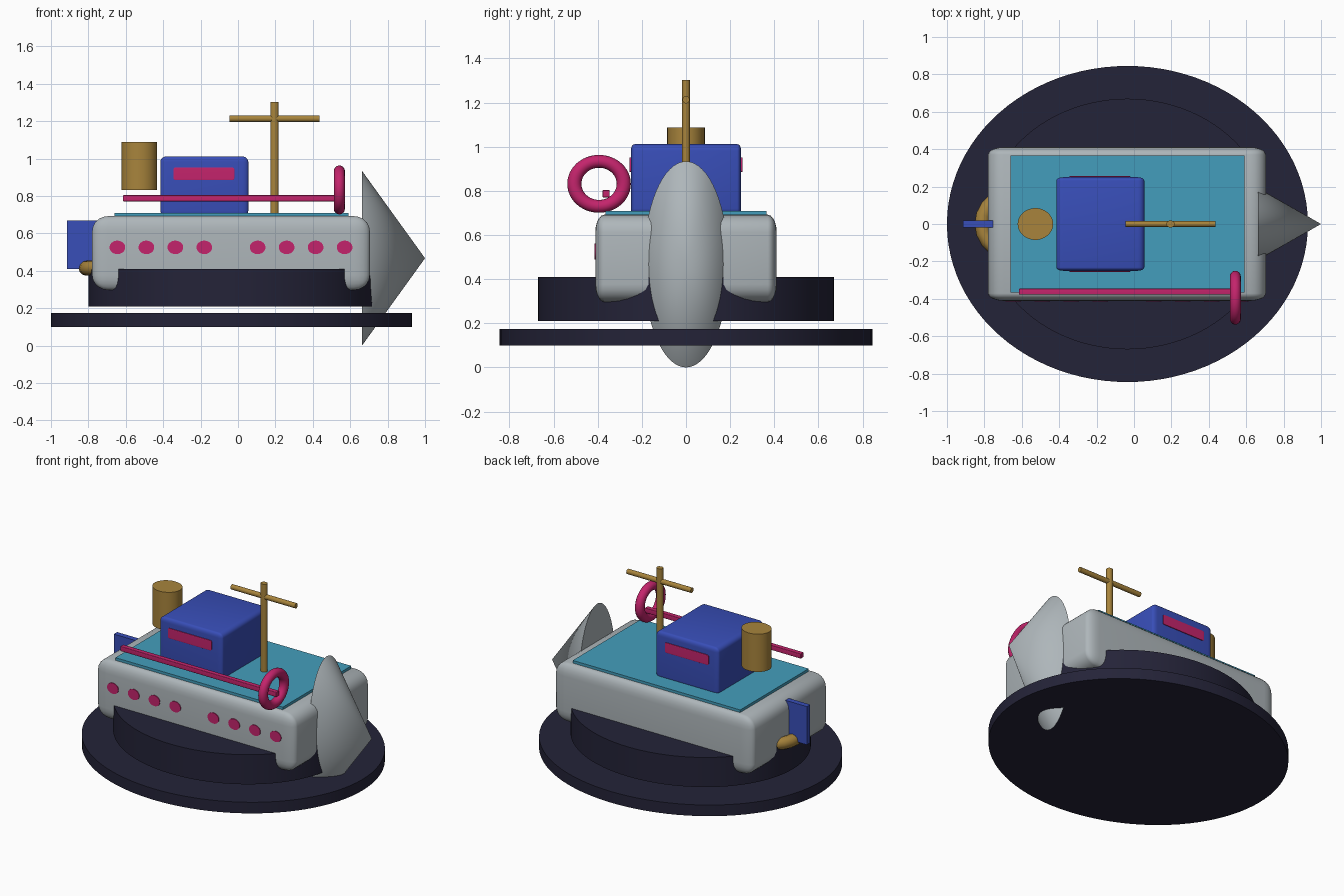
import bpy, bmesh, math
from mathutils import Matrix, Vector

if "Cube" in bpy.data.objects:
    bpy.data.objects.remove(bpy.data.objects["Cube"])


def srgb(r, g, b):
    lin = [(c / 255 / 12.92) if c < 11 else ((c / 255 + 0.055) / 1.055) ** 2.4 for c in (r, g, b)]
    return (*lin, 1.0)


def material(name, rgb):
    m = bpy.data.materials.new(name)
    m.diffuse_color = srgb(*rgb)
    m.use_nodes = True
    m.node_tree.nodes["Principled BSDF"].inputs["Base Color"].default_value = m.diffuse_color
    return m


GREY = material("hull grey", (174, 182, 186))
BLUE = material("cabin blue", (56, 78, 184))
TEAL = material("deck teal", (68, 158, 188))
PINK = material("trim magenta", (196, 36, 108))
GOLD = material("brass", (168, 132, 60))
NAVY = material("base navy", (36, 35, 56))


def finish(bm, name, mat):
    bmesh.ops.recalc_face_normals(bm, faces=bm.faces)
    mesh = bpy.data.meshes.new(name)
    bm.to_mesh(mesh)
    bm.free()
    mesh.materials.append(mat)
    ob = bpy.data.objects.new(name, mesh)
    bpy.context.collection.objects.link(ob)
    bpy.ops.object.select_all(action='DESELECT')
    ob.select_set(True)
    bpy.context.view_layer.objects.active = ob
    bpy.ops.object.shade_smooth_by_angle(angle=math.radians(35))
    return ob


def box(name, mat, lo, hi, bevel=None):
    """Box between two corners; bevel gives a rounding radius per axis."""
    lo, hi = Vector(lo), Vector(hi)
    size, centre = hi - lo, (lo + hi) / 2
    k = Vector(bevel) if bevel else Vector((1, 1, 1))
    bm = bmesh.new()
    bmesh.ops.create_cube(bm, size=1)
    bmesh.ops.scale(bm, vec=[s / b for s, b in zip(size, k)], verts=bm.verts)
    if bevel:
        bmesh.ops.bevel(bm, geom=bm.edges[:], offset=1, segments=5, profile=0.5, affect='EDGES')
    bmesh.ops.scale(bm, vec=k, verts=bm.verts)
    bmesh.ops.translate(bm, vec=centre, verts=bm.verts)
    return finish(bm, name, mat)


def round_part(name, mat, centre, radii, length, axis='Z', tip=1.0, sides=48):
    """Oval cylinder or cone; radii are (x, y) before turning to the axis."""
    turn = {'Z': Matrix(),
            'X': Matrix.Rotation(math.pi / 2, 4, 'Y'),
            'Y': Matrix.Rotation(math.pi / 2, 4, 'X')}[axis]
    bm = bmesh.new()
    bmesh.ops.create_cone(bm, cap_ends=True, segments=sides, radius1=1, radius2=tip, depth=length)
    bmesh.ops.scale(bm, vec=(radii[0], radii[1], 1), verts=bm.verts)
    bmesh.ops.transform(bm, matrix=Matrix.Translation(centre) @ turn, verts=bm.verts)
    return finish(bm, name, mat)


def ring(name, mat, centre, major, minor, scale, upright, n=48, m=16):
    """Torus spun from a circle; upright rings face along x."""
    bm = bmesh.new()
    prof = [bm.verts.new((major + minor * math.cos(2 * math.pi * i / m), 0,
                          minor * math.sin(2 * math.pi * i / m))) for i in range(m)]
    edges = [bm.edges.new((prof[i], prof[(i + 1) % m])) for i in range(m)]
    bmesh.ops.spin(bm, geom=prof + edges, cent=(0, 0, 0), axis=(0, 0, 1),
                   angle=2 * math.pi, steps=n)
    bmesh.ops.remove_doubles(bm, verts=bm.verts, dist=0.0005)
    if upright:
        bmesh.ops.rotate(bm, cent=(0, 0, 0), matrix=Matrix.Rotation(math.pi / 2, 3, 'Y'), verts=bm.verts)
    bmesh.ops.scale(bm, vec=scale, verts=bm.verts)
    bmesh.ops.translate(bm, vec=centre, verts=bm.verts)
    return finish(bm, name, mat)


# Two stacked oval base discs
round_part("base_disc", NAVY, (-0.035, 0, 0.137), (0.965, 0.845), 0.075, sides=96)
round_part("upper_disc", NAVY, (-0.035, 0, 0.31), (0.765, 0.67), 0.20, sides=96)

# Hull, deck and bow cone
box("hull", GREY, (-0.78, -0.411, 0.297), (0.705, 0.411, 0.692), (0.085, 0.04, 0.08))
box("deck", TEAL, (-0.66, -0.365, 0.68), (0.59, 0.365, 0.71))
round_part("bow_cone", GREY, (0.8315, 0, 0.467), (0.467, 0.193), 0.337, 'X', tip=0, sides=64)

# Portholes along the front side, in two groups of four
for i in range(8):
    x = -0.645 + 0.155 * i + (0.13 if i > 3 else 0)
    round_part(f"porthole_{i + 1}", PINK, (x, -0.411, 0.525), (0.042, 0.036), 0.009, 'Y', sides=32)

# Cabin with a window strip on each long side
box("cabin", BLUE, (-0.415, -0.25, 0.69), (0.055, 0.25, 1.012), (0.035, 0.018, 0.03))
for side, label in ((-1, "front"), (1, "back")):
    box(f"{label}_window", PINK, (-0.345, side * 0.252 - 0.004, 0.885),
        (-0.02, side * 0.252 + 0.004, 0.952), (0.012, 0.001, 0.008))

# Funnel, mast and crossbar
round_part("funnel", GOLD, (-0.527, 0, 0.96), (0.095, 0.085), 0.255)
round_part("mast", GOLD, (0.195, 0, 1.0), (0.022, 0.019), 0.605, sides=24)
round_part("crossbar", GOLD, (0.195, 0, 1.213), (0.017, 0.016), 0.48, 'X', sides=24)

# Side rail and life ring
box("side_rail", PINK, (-0.615, -0.378, 0.771), (0.55, -0.346, 0.804), (0.004, 0.004, 0.004))
ring("life_ring", PINK, (0.542, -0.394, 0.832), 0.112, 0.032, (0.92, 1.0, 0.91), True)

# Stern rudder and rounded propeller guard
box("rudder", BLUE, (-0.915, -0.018, 0.41), (-0.755, 0.018, 0.668))
ring("propeller_guard", GOLD, (-0.66, 0, 0.414), 0.152, 0.04, (1, 1, 1), False, n=20, m=12)
